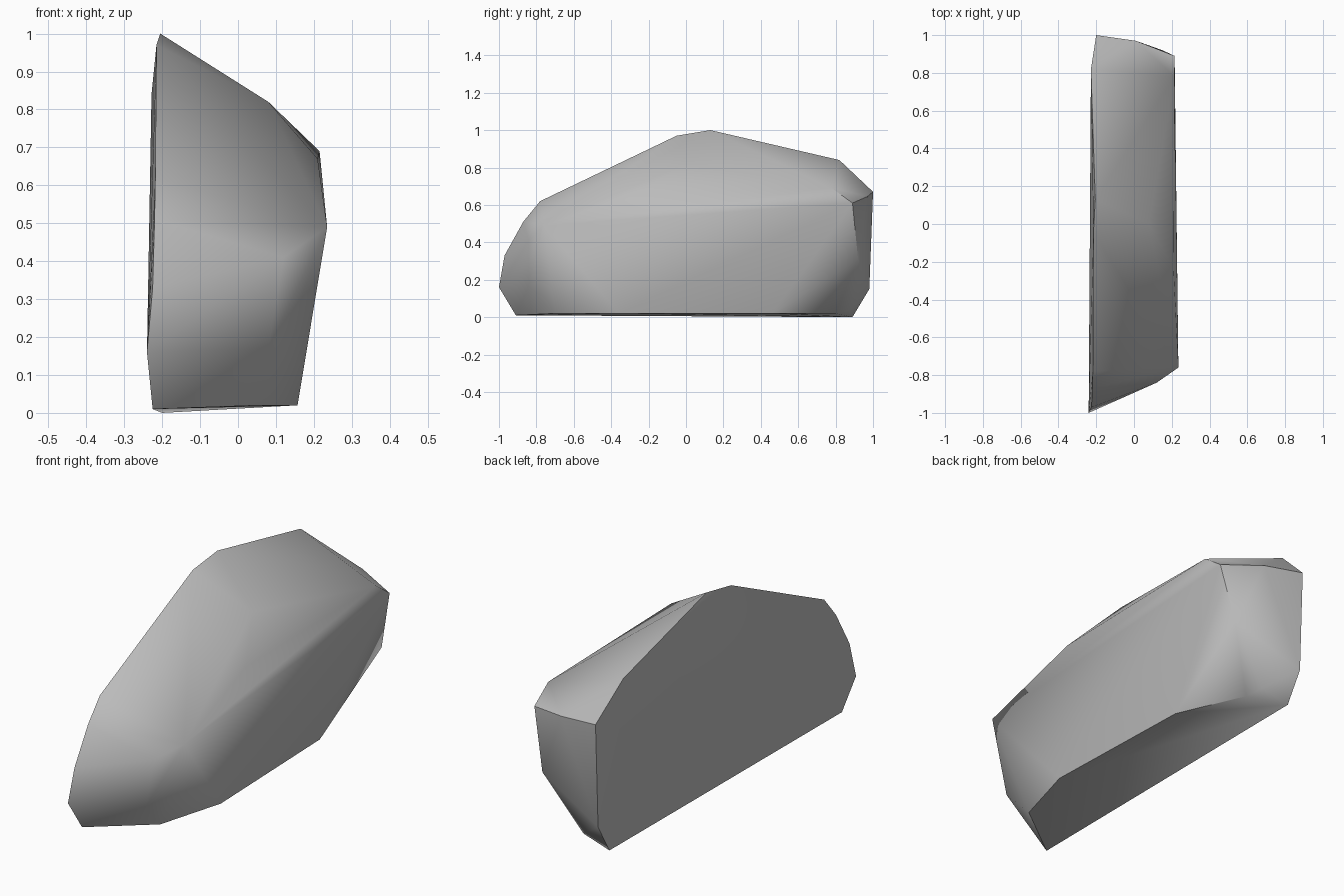
import bpy
import bmesh
import math

default_cube = bpy.data.objects.get("Cube")
if default_cube:
    bpy.data.objects.remove(default_cube, do_unlink=True)


def make_material(name, colour):
    material = bpy.data.materials.new(name)
    material.use_nodes = True
    material.diffuse_color = colour
    shader = material.node_tree.nodes["Principled BSDF"]
    shader.inputs["Base Color"].default_value = colour
    return material


def make_faceted_stone(name, outlines, material):
    """Wrap a tight skin around the corner outlines of a chiselled stone."""
    bm = bmesh.new()
    for outline in outlines:
        for corner in outline:
            bm.verts.new(corner)
    hull = bmesh.ops.convex_hull(bm, input=bm.verts[:])
    leftover = {v for key in ("geom_interior", "geom_unused")
                for v in hull[key] if isinstance(v, bmesh.types.BMVert)}
    bmesh.ops.delete(bm, geom=list(leftover), context="VERTS")
    bmesh.ops.recalc_face_normals(bm, faces=bm.faces[:])
    mesh = bpy.data.meshes.new(name)
    bm.to_mesh(mesh)
    bm.free()
    mesh.materials.append(material)
    stone = bpy.data.objects.new(name, mesh)
    bpy.context.collection.objects.link(stone)
    return stone


# Outline of the split, nearly flat side
flat_side = [
    (-.24, -1, .16), (-.225, -.97, .33), (-.22, -.87, .51),
    (-.218, -.78, .62), (-.215, -.05, .97), (-.205, .13, 1),
    (-.228, .82, .84), (-.2, 1, .67), (-.2, .98, .15),
    (-.2, .89, 0), (-.225, -.91, .01),
]

# Upper ridge and shoulder of the bulging side
shoulder = [
    (.08, 0, .82), (.235, -.76, .49), (.21, -.24, .67),
    (.215, .78, .69), (.215, .89, .61), (.01, .97, .645),
]

# Chipped corners at the front and back ends
end_chips = [
    (.12, -.84, .41), (.08, -.84, .17), (.15, .92, .31), (-.05, .88, .04),
]

# Outer edge of the base
base_edge = [
    (.06, -.7, .02), (.157, -.36, .02), (.13, .46, .02), (-.02, .8, .02),
]

stone_grey = make_material("stone grey", (.5, .5, .5, 1))
stone = make_faceted_stone(
    "rock", [flat_side, shoulder, end_chips, base_edge], stone_grey)

# Soften shallow facets and keep the main edges crisp
bpy.ops.object.select_all(action="DESELECT")
stone.select_set(True)
bpy.context.view_layer.objects.active = stone
bpy.ops.object.shade_smooth_by_angle(angle=math.radians(45))
